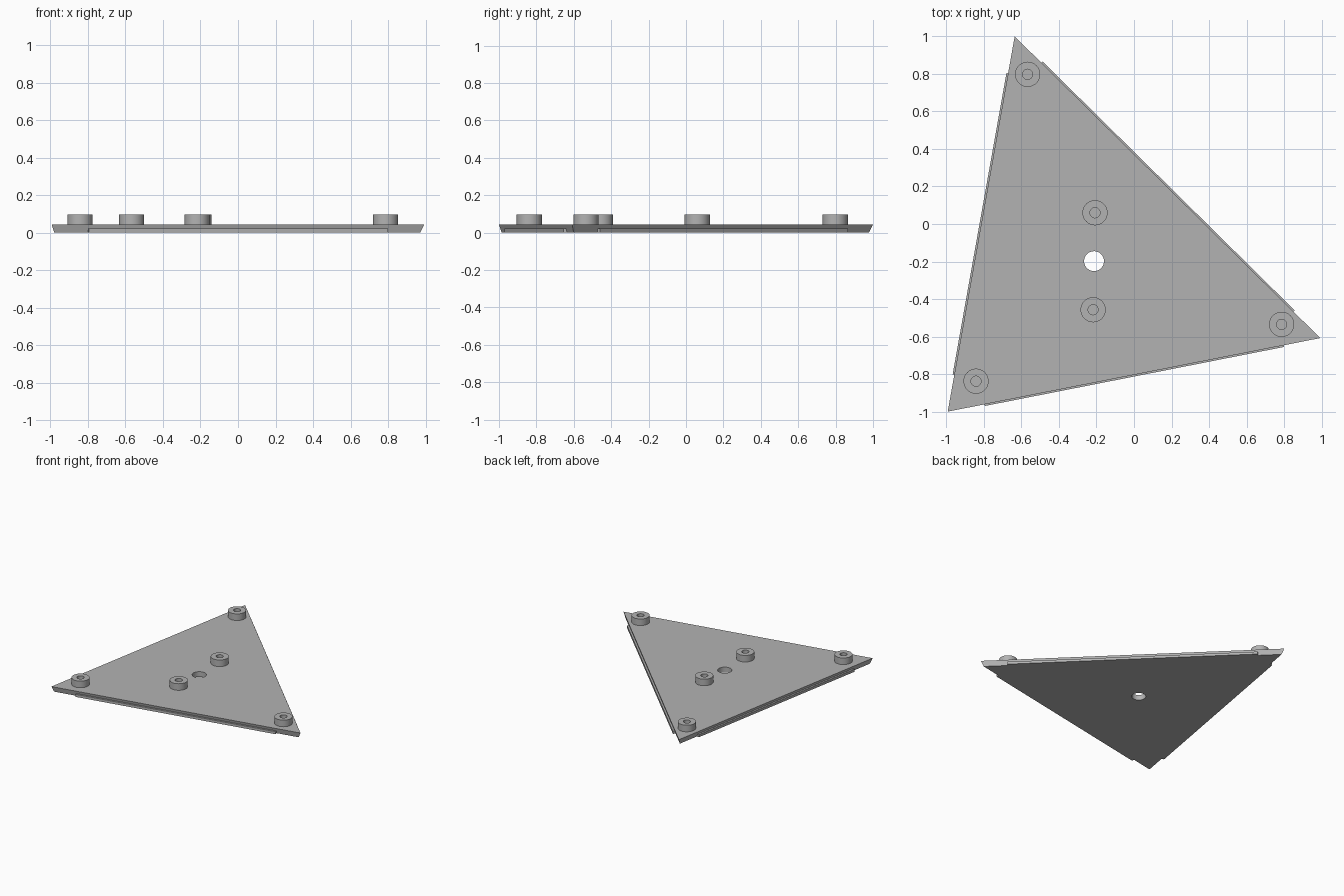
import bpy, bmesh, math
from mathutils import Vector

if "Cube" in bpy.data.objects:
    bpy.data.objects.remove(bpy.data.objects["Cube"], do_unlink=True)

grey = bpy.data.materials.new("matte_grey")
grey.use_nodes = True
colour = (0.45, 0.45, 0.45, 1)
grey.diffuse_color = colour
grey.node_tree.nodes["Principled BSDF"].inputs["Base Color"].default_value = colour

TOP, BEVEL = 0.043, 0.011
CORNERS = [Vector(p) for p in ((-0.993, -1), (0.993, -0.608), (-0.636, 1))]
CENTRE = Vector((-0.213, -0.198))


def finish(name, bm, smooth=False):
    bmesh.ops.recalc_face_normals(bm, faces=bm.faces)
    mesh = bpy.data.meshes.new(name)
    bm.to_mesh(mesh)
    bm.free()
    mesh.materials.append(grey)
    obj = bpy.data.objects.new(name, mesh)
    bpy.context.collection.objects.link(obj)
    if smooth:
        bpy.ops.object.select_all(action="DESELECT")
        obj.select_set(True)
        bpy.context.view_layer.objects.active = obj
        bpy.ops.object.shade_smooth_by_angle(angle=math.radians(35))
    return obj


def inset_corner(i, d):
    # Move a corner inwards so both of its sides shift by d
    p = CORNERS[i]
    a = (CORNERS[i - 1] - p).normalized()
    b = (CORNERS[(i + 1) % 3] - p).normalized()
    return p + (a + b) * d / math.sin(a.angle(b))


def circle(c, r, n):
    return [c + r * Vector((math.cos(t), math.sin(t)))
            for t in (math.tau * k / n for k in range(n))]


def bridge(bm, lower, upper):
    n = len(lower)
    for k in range(n):
        j = (k + 1) % n
        bm.faces.new((lower[k], lower[j], upper[j], upper[k]))


# Triangular plate with undercut sides and a central hole
bm = bmesh.new()
levels = []
for z, d in ((0, BEVEL), (TOP, 0)):
    loops, edges = [], []
    for pts in ([inset_corner(i, d) for i in range(3)], circle(CENTRE, 0.053, 48)):
        vs = [bm.verts.new((p.x, p.y, z)) for p in pts]
        edges += [bm.edges.new((vs[k - 1], vs[k])) for k in range(len(vs))]
        loops.append(vs)
    bmesh.ops.triangle_fill(bm, edges=edges, use_beauty=True)
    levels.append(loops)
for lower, upper in zip(*levels):
    bridge(bm, lower, upper)
finish("triangle_plate", bm, True)

# Low lip along the middle of each side
for i, name in enumerate(("front_lip", "right_diagonal_lip", "left_side_lip")):
    a, b = CORNERS[i], CORNERS[(i + 1) % 3]
    along = (b - a).normalized()
    out = Vector((along.y, -along.x))
    profile = ((0.009, 0), (0.009, 0.021), (-BEVEL / 2, 0.021), (-BEVEL, 0))
    bm = bmesh.new()
    ends = []
    for p in (a + along * 0.2, b - along * 0.2):
        ends.append([bm.verts.new((*(p + out * o), z)) for o, z in profile])
        bm.faces.new(ends[-1])
    bridge(bm, *ends)
    finish(name, bm)

# Round bosses with blind holes
bosses = {
    "back_corner_boss": (-0.567, 0.798),
    "right_corner_boss": (0.787, -0.535),
    "left_corner_boss": (-0.842, -0.838),
    "back_centre_boss": (-0.208, 0.06),
    "front_centre_boss": (-0.218, -0.457),
}
for name, pos in bosses.items():
    bm = bmesh.new()
    rings = []
    for r, z in ((0.067, TOP), (0.067, 0.097), (0.027, 0.097), (0.027, TOP + 0.001)):
        rings.append([bm.verts.new((p.x, p.y, z)) for p in circle(Vector(pos), r, 40)])
    for lower, upper in zip(rings, rings[1:]):
        bridge(bm, lower, upper)
    bm.faces.new(rings[-1])
    bm.faces.new(rings[0])
    finish(name, bm, True)
